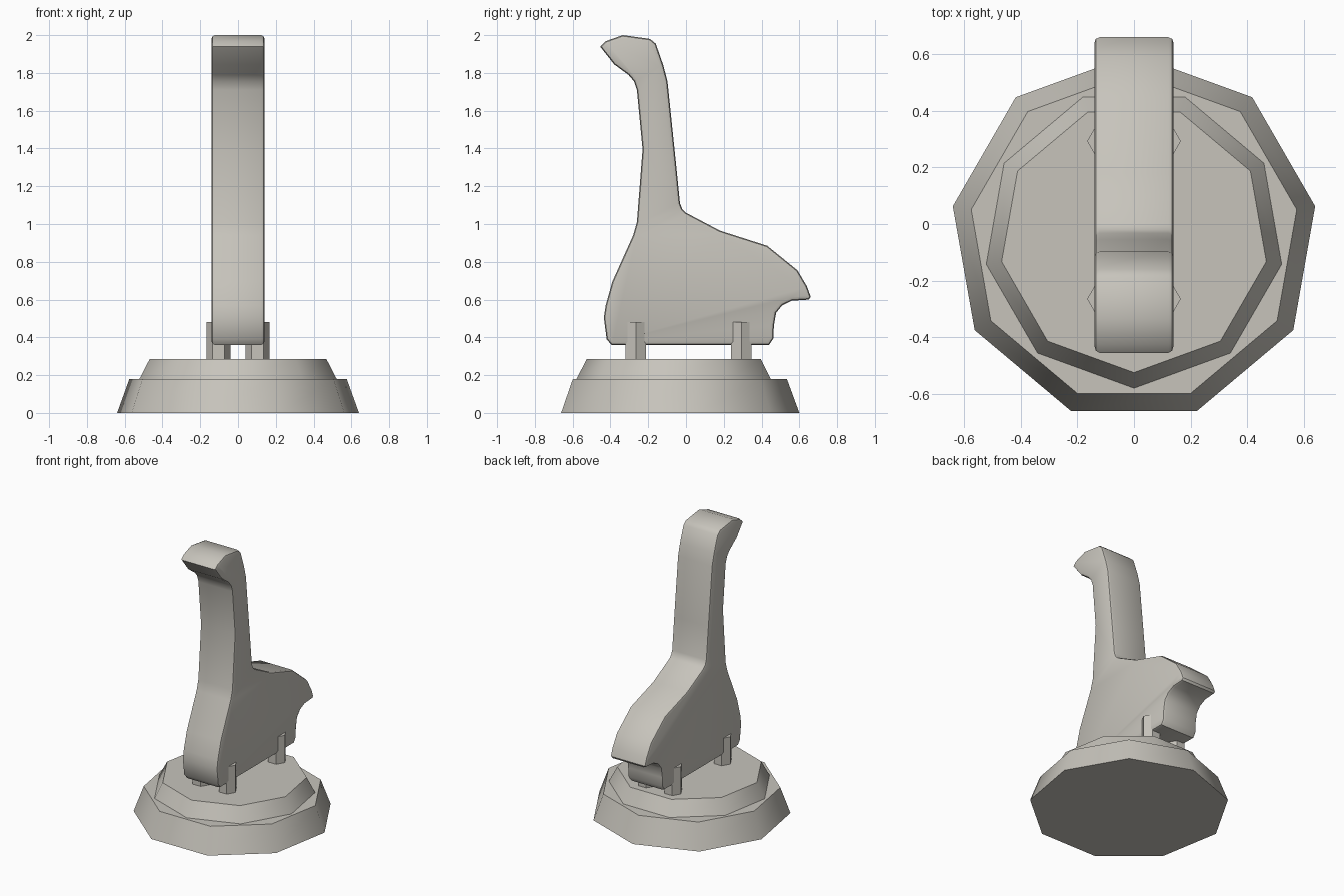
import bpy, bmesh, math

cube = bpy.data.objects.get("Cube")
if cube:
    bpy.data.objects.remove(cube, do_unlink=True)

# One warm grey for the whole figure
stone = bpy.data.materials.new("warm_grey")
stone.use_nodes = True
colour = (0.57, 0.55, 0.5, 1)
stone.diffuse_color = colour
stone.node_tree.nodes["Principled BSDF"].inputs["Base Color"].default_value = colour


def finish(obj, name, angle=40):
    obj.name = name
    obj.data.materials.clear()
    obj.data.materials.append(stone)
    bpy.ops.object.select_all(action="DESELECT")
    obj.select_set(True)
    bpy.context.view_layer.objects.active = obj
    bpy.ops.object.shade_smooth_by_angle(angle=math.radians(angle))


def frustum(name, sides, r_low, r_high, z_low, z_high, x, y, first):
    """Tapered prism whose first corner points along the given angle."""
    bm = bmesh.new()
    rings = []
    for r, z in ((r_low, z_low), (r_high, z_high)):
        angles = [math.radians(first) + math.tau * i / sides for i in range(sides)]
        rings.append([bm.verts.new((x + r * math.cos(a), y + r * math.sin(a), z))
                      for a in angles])
    low, high = rings
    for i in range(sides):
        j = (i + 1) % sides
        bm.faces.new((low[i], low[j], high[j], high[i]))
    bm.faces.new(low[::-1])
    bm.faces.new(high)
    mesh = bpy.data.meshes.new(name)
    bm.to_mesh(mesh)
    bm.free()
    obj = bpy.data.objects.new(name, mesh)
    bpy.context.collection.objects.link(obj)
    finish(obj, name)


# Two-tier nine-sided stand
frustum("stand_lower", 9, 0.65, 0.584, 0, 0.18, 0, -0.05, 90)
frustum("stand_upper", 9, 0.53, 0.475, 0.18, 0.285, 0, -0.05, -90)

# Four hexagonal legs
for side, x in (("left", 0.103), ("right", -0.103)):
    for end, y in (("front", -0.265), ("back", 0.293)):
        frustum(f"{end}_{side}_leg", 6, 0.0625, 0.0625, 0.28, 0.48, x, y, 0)

# Long-necked body: side outline as (y, z)
head = [(-0.455, 1.94), (-0.425, 1.968), (-0.335, 2.0), (-0.19, 1.98),
        (-0.16, 1.955), (-0.12, 1.84), (-0.098, 1.755)]
back = [(-0.055, 1.34), (-0.032, 1.11), (-0.02, 1.08), (0, 1.06),
        (0.18, 0.965), (0.43, 0.885), (0.59, 0.755)]
tail = [(0.64, 0.67), (0.66, 0.615), (0.65, 0.6), (0.56, 0.594),
        (0.51, 0.57), (0.477, 0.53), (0.465, 0.46)]
belly = [(0.463, 0.395), (0.44, 0.36), (-0.395, 0.36), (-0.42, 0.39)]
chest = [(-0.435, 0.505), (-0.425, 0.57), (-0.39, 0.695), (-0.28, 0.94),
         (-0.26, 1.01), (-0.23, 1.395), (-0.26, 1.71), (-0.275, 1.755),
         (-0.305, 1.79), (-0.38, 1.845)]
outline = head + back + tail + belly + chest

bm = bmesh.new()
face = bm.faces.new([bm.verts.new((-0.14, y, z)) for y, z in outline])
grown = bmesh.ops.extrude_face_region(bm, geom=[face])
moved = [v for v in grown["geom"] if isinstance(v, bmesh.types.BMVert)]
bmesh.ops.translate(bm, verts=moved, vec=(0.28, 0, 0))
bmesh.ops.recalc_face_normals(bm, faces=bm.faces[:])
rims = [e for e in bm.edges if abs(e.verts[0].co.x - e.verts[1].co.x) < 0.01]
bmesh.ops.bevel(bm, geom=rims, offset=0.02, segments=2, profile=0.5,
                affect="EDGES", clamp_overlap=True)
mesh = bpy.data.meshes.new("body")
bm.to_mesh(mesh)
bm.free()
body = bpy.data.objects.new("body", mesh)
bpy.context.collection.objects.link(body)
finish(body, "body")
